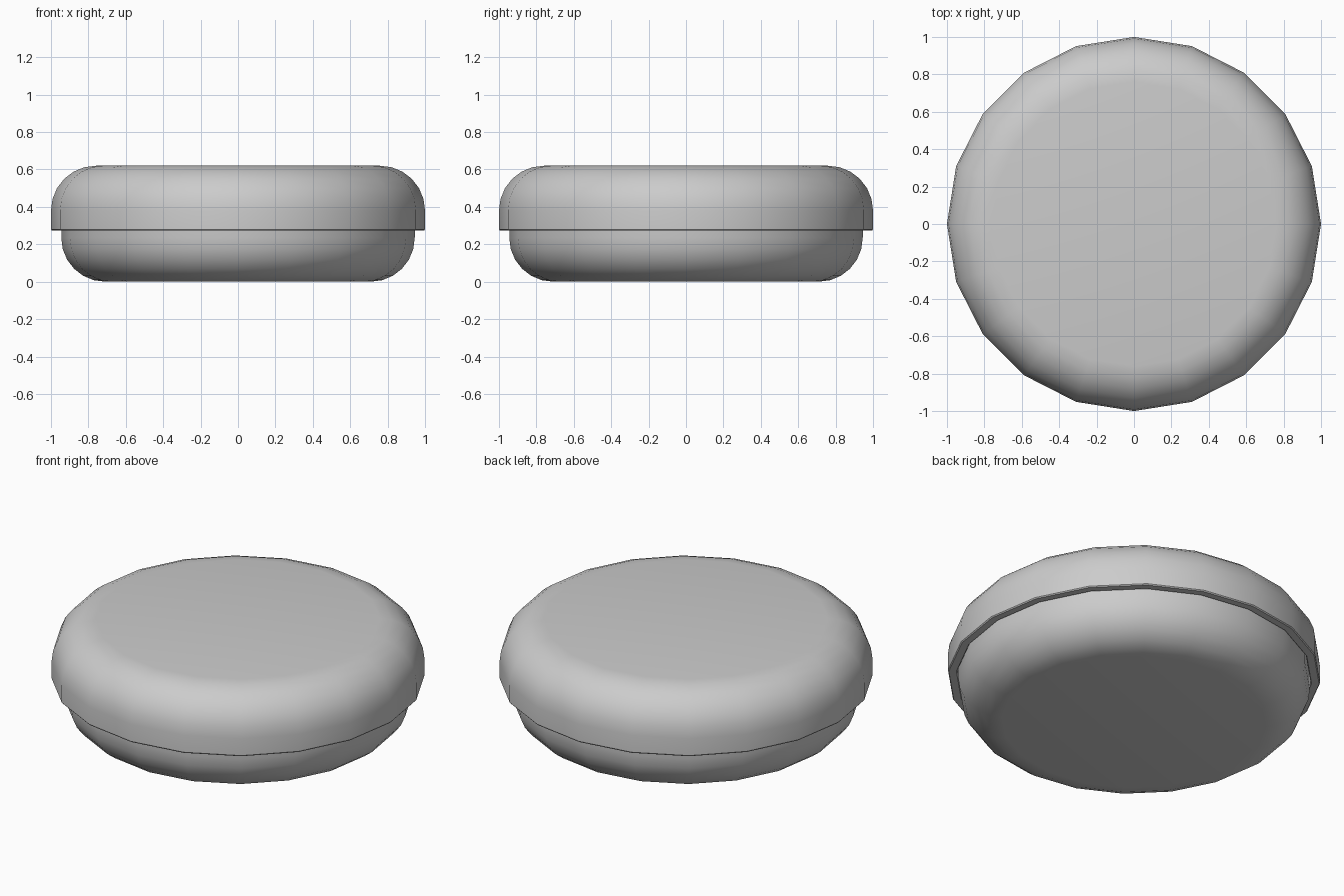
import bpy, bmesh
from math import cos, sin, pi

if "Cube" in bpy.data.objects:
    bpy.data.objects.remove(bpy.data.objects["Cube"])

SIDES = 20


def arc(cx, cz, r, a0, a1, steps=6):
    """Points of an arc in the profile plane (radius, z)."""
    return [(cx + r * cos(a0 + (a1 - a0) * i / steps),
             cz + r * sin(a0 + (a1 - a0) * i / steps)) for i in range(steps + 1)]


def lathe(name, profile):
    """Revolve a profile into a closed shell; both ends are capped flat."""
    bm = bmesh.new()
    rings = [[bm.verts.new((r * cos(2 * pi * k / SIDES), r * sin(2 * pi * k / SIDES), z))
              for k in range(SIDES)] for r, z in profile]
    for lo, hi in zip(rings, rings[1:]):
        for k in range(SIDES):
            j = (k + 1) % SIDES
            bm.faces.new((lo[k], lo[j], hi[j], hi[k]))
    bm.faces.new(rings[0])
    bm.faces.new(rings[-1])
    bmesh.ops.recalc_face_normals(bm, faces=bm.faces[:])
    mesh = bpy.data.meshes.new(name)
    bm.to_mesh(mesh)
    bm.free()
    obj = bpy.data.objects.new(name, mesh)
    bpy.context.collection.objects.link(obj)
    bpy.ops.object.select_all(action='DESELECT')
    obj.select_set(True)
    bpy.context.view_layer.objects.active = obj
    bpy.ops.object.shade_smooth_by_angle(angle=pi / 6)
    return obj


# Lower tin: rounded bottom edge, thin wall, rim hidden inside the lid
lathe("tin_base",
      arc(0.71, 0.235, 0.235, -pi / 2, 0)
      + [(0.945, 0.37), (0.91, 0.37)]
      + arc(0.71, 0.235, 0.20, 0, -pi / 2))

# Lid: overhangs the base, rounded top edge, small softened lip
lathe("tin_lid",
      arc(0.76, 0.38, 0.24, pi / 2, 0)
      + [(1.0, 0.28), (0.995, 0.274), (0.955, 0.274), (0.95, 0.28)]
      + arc(0.76, 0.38, 0.19, 0, pi / 2))
